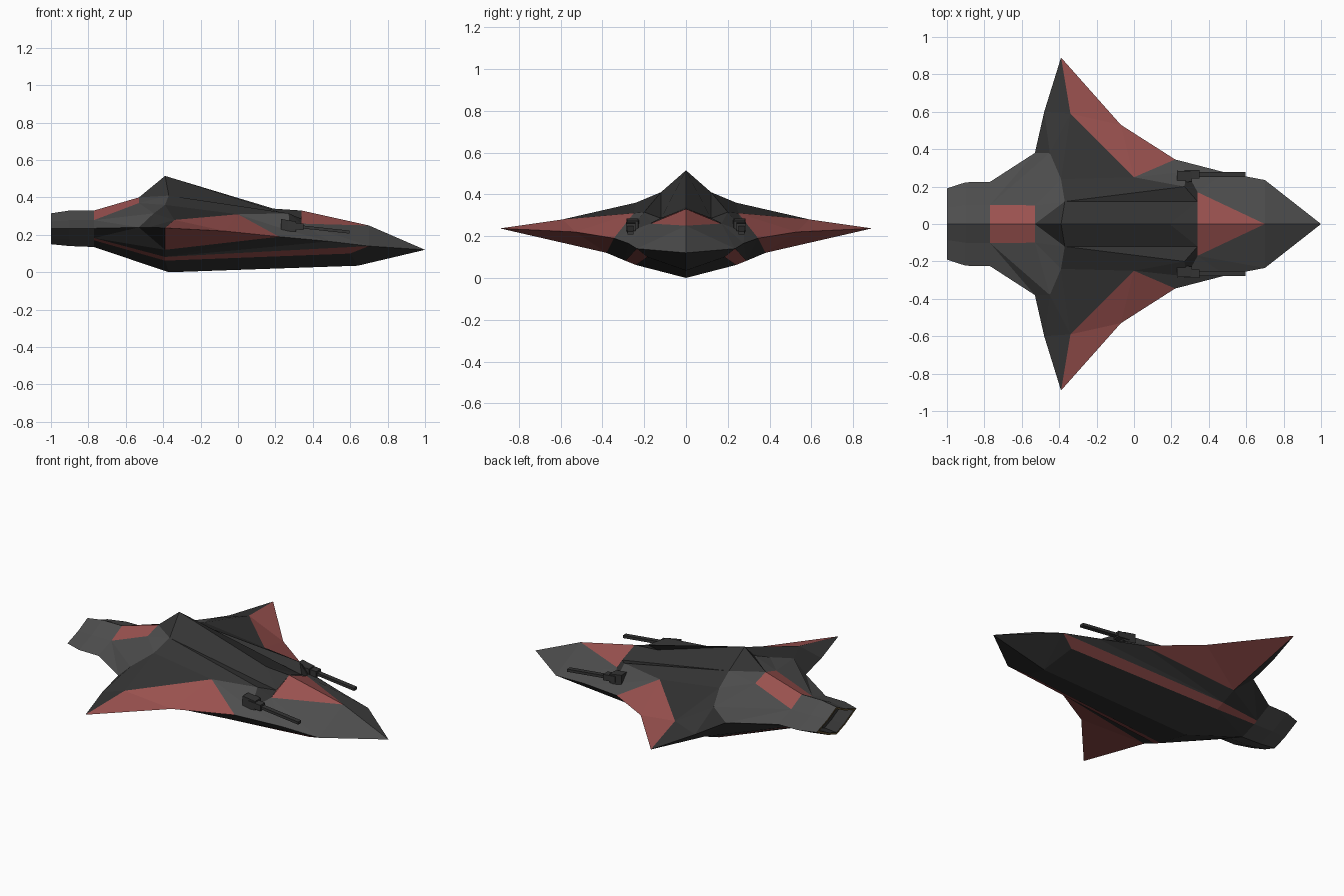
import bpy, bmesh, math
from mathutils import Vector

if "Cube" in bpy.data.objects:
    bpy.data.objects.remove(bpy.data.objects["Cube"])


def mat(name, c):
    m = bpy.data.materials.new(name)
    m.diffuse_color = (*c, 1)
    m.use_nodes = True
    m.node_tree.nodes["Principled BSDF"].inputs["Base Color"].default_value = m.diffuse_color
    return m


RED = mat("red_panel", (0.33, 0.085, 0.08))
DARK = mat("dark_panel", (0.035, 0.035, 0.035))
GREY = mat("grey_panel", (0.075, 0.075, 0.075))
BRONZE = mat("bronze_rim", (0.12, 0.08, 0.03))


def finish(name, bm, material):
    me = bpy.data.meshes.new(name)
    bm.to_mesh(me)
    bm.free()
    me.materials.append(material)
    ob = bpy.data.objects.new(name, me)
    bpy.context.collection.objects.link(ob)
    m = ob.modifiers.new("mirror", 'MIRROR')
    m.use_axis = (False, True, False)
    m.use_clip = True
    return ob


def panels(name, polys, material, up=1):
    """Flat panels on the +y half, facing up or down, mirrored to -y."""
    bm = bmesh.new()
    for poly in polys:
        f = bm.faces.new([bm.verts.new(p) for p in poly])
        f.normal_update()
        if f.normal.z * up < 0:
            f.normal_flip()
    bmesh.ops.remove_doubles(bm, verts=bm.verts, dist=1e-4)
    return finish(name, bm, material)


# Centre line, top and bottom
nose = (1, 0, .12)
apex, spine_back = (-.39, 0, .515), (-.53, 0, .40)
ridge, canopy_top, canopy_tip = (.19, 0, .34), (.34, 0, .33), (.70, 0, .25)
keel_mid, keel_front = (-.37, 0, 0), (.64, 0, .035)

# Outer edge from tail waist to nose
waist, trail, tip = (-.53, .38, .24), (-.48, .60, .24), (-.39, .89, .237)
lead, root, cheek, brow = (-.07, .53, .22), (.22, .345, .19), (.49, .275, .165), (.70, .235, .14)

# Upper creases
shoulder, hump, hip = (-.37, .12, .41), (-.39, .24, .36), (-.45, .38, .315)
wing_mid, wing_in = (-.34, .59, .28), (0, .25, .31)
pod, pocket, canopy_side, canopy_in = (.27, .20, .315), (.28, .28, .22), (.34, .17, .26), (.34, .12, .285)
back_side = (-.53, .10, .37)

# Lower creases: stripe edges and wing root
low1, low2 = (-.39, .24, .062), (.60, .185, .10)
high1, wing_root = (-.39, .29, .082), (-.39, .38, .12)


# Tail cross-sections: ridge, panel edge, side, stripe top, stripe bottom, keel
def section(x, w, top, bot):
    mid = .235
    ring = [(0, top), (.45, mid + .46 * (top - mid)), (1, mid),
            (.55, mid - .52 * (mid - bot)), (.45, mid - .64 * (mid - bot)), (0, bot)]
    return [(x, w * k, z) for k, z in ring]


t1 = section(-.77, .225, .33, .135)
t2 = section(-.90, .223, .33, .14)
t3 = section(-1.0, .19, .315, .15)

# Raised back and spine
panels("spine", [
    (spine_back, apex, shoulder),
    (apex, shoulder, canopy_in, ridge),
    (ridge, canopy_in, canopy_top)], DARK)
panels("upper_deck", [
    (shoulder, hump, wing_in, pod), (shoulder, pod, canopy_in),
    (canopy_in, pod, canopy_side),
    (hump, hip, wing_mid), (hump, wing_mid, wing_in)], DARK)
panels("wing_trailing_panel", [
    (waist, trail, hip), (hip, trail, wing_mid), (trail, tip, wing_mid)], DARK)
panels("wing_leading_panel", [
    (tip, lead, wing_mid), (wing_mid, lead, wing_in), (lead, root, wing_in)], RED)

# Canopy, nose and cheeks
panels("canopy", [(canopy_top, canopy_side, canopy_tip)], RED)
panels("nose_top", [
    (canopy_side, cheek, brow), (canopy_side, brow, canopy_tip),
    (canopy_tip, brow, nose), (canopy_side, pocket, cheek), (pocket, root, cheek),
    (wing_in, root, pocket), (wing_in, pocket, pod)], GREY)
panels("gun_pocket", [(pod, pocket, canopy_side)], DARK)

# Tail
panels("tail_red_panel", [(t1[0], t1[1], back_side, spine_back)], RED)
panels("tail_shoulder", [
    (spine_back, back_side, shoulder), (back_side, hump, shoulder),
    (t1[1], t1[2], waist), (t1[1], waist, hip), (t1[1], hip, back_side),
    (back_side, hip, hump)], GREY)
tail_rings = ((t1, t2), (t2, t3))
panels("tail_top", [(a[i], a[i + 1], b[i + 1], b[i])
                    for a, b in tail_rings for i in (0, 1)], GREY)
panels("tail_bottom", [(a[i], a[i + 1], b[i + 1], b[i])
                       for a, b in tail_rings for i in (2, 3, 4)], GREY, -1)

# Underside
panels("belly", [
    (t1[5], t1[4], low1), (t1[5], low1, keel_mid),
    (keel_mid, low1, low2, keel_front),
    (keel_front, low2, brow), (keel_front, brow, nose)], DARK, -1)
panels("belly_stripe", [
    (t1[4], t1[3], high1, low1), (low1, high1, brow, low2)], RED, -1)
panels("lower_side", [
    (t1[3], t1[2], waist), (t1[3], waist, wing_root), (t1[3], wing_root, high1),
    (high1, wing_root, root), (high1, root, cheek), (high1, cheek, brow),
    (waist, trail, wing_root), (trail, tip, wing_root)], DARK, -1)
panels("wing_underside", [
    (wing_root, tip, lead), (wing_root, lead, root)], RED, -1)


# Recessed engine nozzle: rim, inner wall and back plate
def shrink(ring, k, x):
    return [(x, y * k, .235 + (z - .235) * k) for _, y, z in ring]


rim = shrink(t3, .86, -1.0)
deep = shrink(t3, .78, -.92)
for name, rings, m in (("nozzle_rim", (t3, rim), BRONZE), ("nozzle_wall", (rim, deep), DARK)):
    bm = bmesh.new()
    a, b = rings
    for i in range(5):
        bm.faces.new([bm.verts.new(p) for p in (a[i], b[i], b[i + 1], a[i + 1])])
    bmesh.ops.remove_doubles(bm, verts=bm.verts, dist=1e-4)
    finish(name, bm, m)
bm = bmesh.new()
bm.faces.new([bm.verts.new(p) for p in deep])
finish("nozzle_plate", bm, DARK)


# Guns: mount block, breech and long barrel on each side
def box(name, start, end, w, h, material, taper=1):
    bm = bmesh.new()
    bmesh.ops.create_cube(bm, size=1)
    s, e = Vector(start), Vector(end)
    for v in bm.verts:
        front = v.co.x > 0
        k = taper if front else 1
        v.co = (e if front else s) + Vector((0, v.co.y * w * k, v.co.z * h * k))
    return finish(name, bm, material)


box("gun_mount", (.23, .25, .25), (.31, .255, .245), .07, .07, DARK, .75)
box("gun_breech", (.27, .265, .25), (.35, .265, .243), .045, .035, DARK)
box("gun_barrel", (.29, .265, .248), (.595, .265, .215), .028, .016, DARK)
